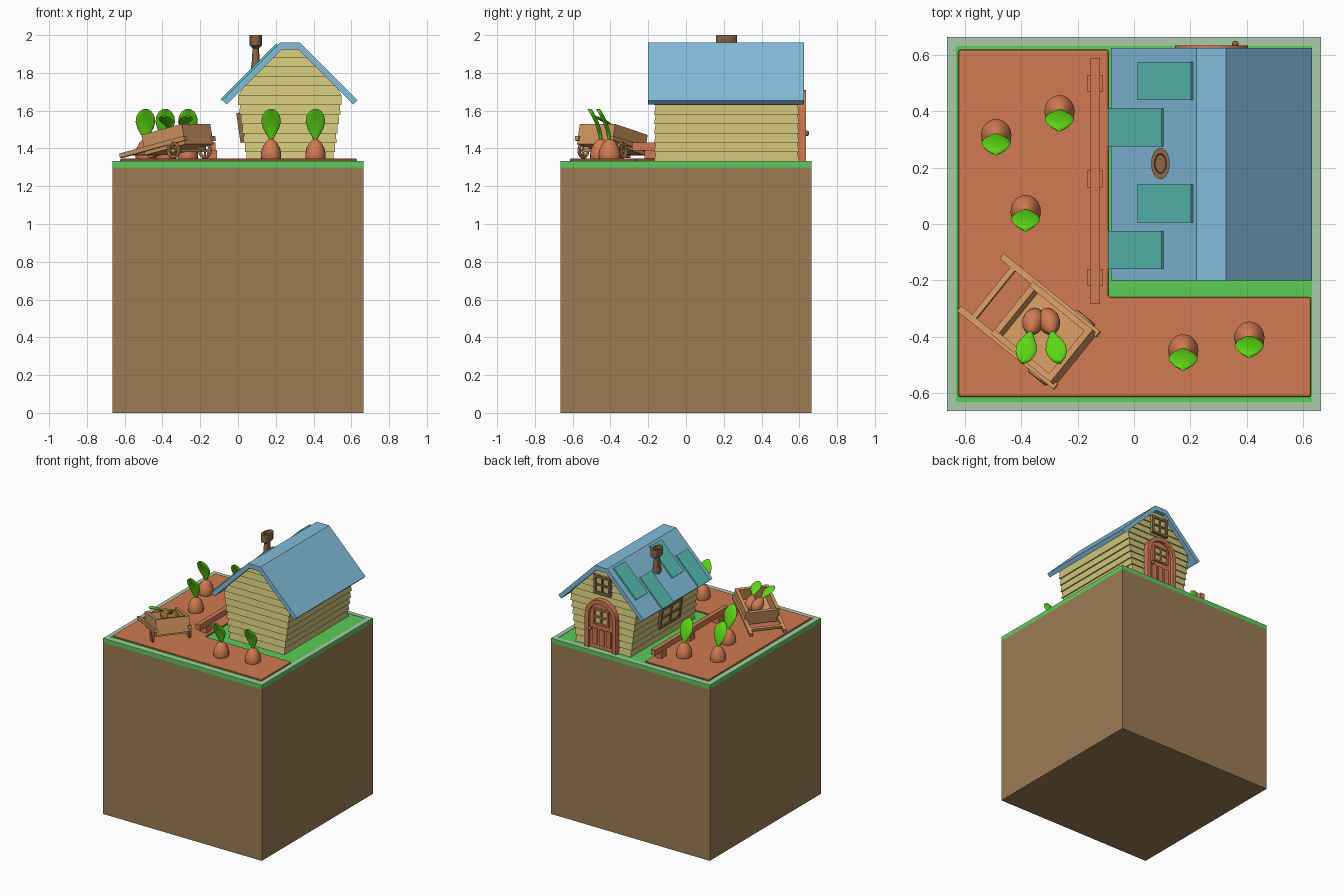
import bpy, bmesh, math
from mathutils import Matrix, Vector

if "Cube" in bpy.data.objects:
    bpy.data.objects.remove(bpy.data.objects["Cube"], do_unlink=True)


def material(name, r, g, b):
    lin = [((c / 255 + 0.055) / 1.055) ** 2.4 for c in (r, g, b)] + [1]
    m = bpy.data.materials.new(name)
    m.use_nodes = True
    m.diffuse_color = lin
    bsdf = next(n for n in m.node_tree.nodes if n.type == 'BSDF_PRINCIPLED')
    bsdf.inputs["Base Color"].default_value = lin
    return m


EARTH = material("earth brown", 156, 124, 84)
GRASS = material("grass green", 90, 205, 88)
RIM = material("pale green", 170, 204, 170)
CLAY = material("carrot orange", 209, 122, 82)
WALL = material("straw yellow", 208, 197, 122)
ROOF = material("roof blue", 130, 188, 218)
PATCH = material("teal", 88, 190, 180)
LEAF = material("leaf green", 92, 215, 20)
WOOD = material("light wood", 212, 152, 98)
DARK = material("dark wood", 142, 104, 72)


def finish(name, bm, mat, matrix=None, smooth=False):
    bmesh.ops.recalc_face_normals(bm, faces=bm.faces)
    me = bpy.data.meshes.new(name)
    bm.to_mesh(me)
    bm.free()
    me.materials.append(mat)
    ob = bpy.data.objects.new(name, me)
    bpy.context.collection.objects.link(ob)
    if matrix:
        ob.matrix_world = matrix
    if smooth:
        bpy.ops.object.select_all(action='DESELECT')
        ob.select_set(True)
        bpy.context.view_layer.objects.active = ob
        bpy.ops.object.shade_smooth_by_angle(angle=math.radians(50))
    return ob


def boxes(name, spans, mat, matrix=None):
    """Each span is (x0, x1, y0, y1, z0, z1)."""
    bm = bmesh.new()
    for x0, x1, y0, y1, z0, z1 in spans:
        size = Matrix.Diagonal((x1 - x0, y1 - y0, z1 - z0, 1))
        mid = Matrix.Translation(((x0 + x1) / 2, (y0 + y1) / 2, (z0 + z1) / 2))
        bmesh.ops.create_cube(bm, size=1, matrix=mid @ size)
    return finish(name, bm, mat, matrix)


def prism(name, outline, a, b, mat, axis='y'):
    """Extrude a 2D outline from a to b along y (outline in xz) or z (in xy)."""
    bm = bmesh.new()
    place = (lambda u, v, t: (u, t, v)) if axis == 'y' else (lambda u, v, t: (u, v, t))
    lo = [bm.verts.new(place(u, v, a)) for u, v in outline]
    hi = [bm.verts.new(place(u, v, b)) for u, v in outline]
    bm.faces.new(lo)
    bm.faces.new(hi)
    for i in range(len(lo)):
        j = (i + 1) % len(lo)
        bm.faces.new((lo[i], lo[j], hi[j], hi[i]))
    return finish(name, bm, mat)


def loft(name, rings, mat, matrix=None, sides=20):
    """Skin ellipses given as (y offset, z, x radius, y radius)."""
    bm = bmesh.new()
    loops = []
    for cy, z, rx, ry in rings:
        angles = [math.tau * i / sides for i in range(sides)]
        loops.append([bm.verts.new((rx * math.cos(t), cy + ry * math.sin(t), z)) for t in angles])
    for p, q in zip(loops, loops[1:]):
        for i in range(sides):
            j = (i + 1) % sides
            bm.faces.new((p[i], p[j], q[j], q[i]))
    bm.faces.new(loops[0])
    bm.faces.new(loops[-1])
    return finish(name, bm, mat, matrix, True)


# Ground block, grass and border
S, TOP = 0.665, 1.33
boxes("earth_block", [(-S, S, -S, S, 0, 1.3)], EARTH)
boxes("grass", [(-S, S, -S, S, 1.3, TOP)], GRASS)
E, H = 0.632, TOP + 0.003
boxes("grass_border", [(-S, S, -S, -E, TOP, H), (-S, S, E, S, TOP, H),
                       (-S, -E, -E, E, TOP, H), (E, S, -E, E, TOP, H)], RIM)

# L-shaped garden bed with a soft edge
bed = prism("garden_bed", [(-0.625, -0.615), (0.63, -0.615), (0.63, -0.26), (-0.09, -0.26),
                           (-0.09, 0.62), (-0.625, 0.62)], TOP, 1.347, CLAY, 'z')
bev = bed.modifiers.new("edge", 'BEVEL')
bev.width, bev.segments = 0.012, 2

# House walls: overlapping boards that flare towards the eaves
CX, Y0, Y1, STEP = 0.275, -0.162, 0.592, 0.05


def half_width(z):
    return min(0.225 + 0.14 * (z - TOP), 1.973 - z)


bm = bmesh.new()
for k in range(12):
    z0 = TOP + k * STEP
    z1 = z0 + STEP
    rows = []
    for z, lip in ((z0, 0.007), (z1, -0.002)):
        w = half_width(z) + (lip if z < 1.65 else 0)
        rows.append([bm.verts.new(c) for c in (
            (CX - w, Y0 - lip, z), (CX + w, Y0 - lip, z),
            (CX + w, Y1 + lip, z), (CX - w, Y1 + lip, z))])
    lo, hi = rows
    bm.faces.new(lo)
    bm.faces.new(hi)
    for i in range(4):
        j = (i + 1) % 4
        bm.faces.new((lo[i], lo[j], hi[j], hi[i]))
finish("house_walls", bm, WALL)

# Roof with a flat ridge, and patches on its right slope
side = [(0.0525, 1.96), (0.3575, 1.655), (0.335, 1.633), (0.0425, 1.925)]
outline = [(CX + x, z) for x, z in side] + [(CX - x, z) for x, z in reversed(side)]
prism("roof", outline, -0.2, 0.625, ROOF)
for n, (x, y) in enumerate([(0.02, 0.44), (-0.085, 0.275), (0.02, 0.005), (-0.085, -0.16)]):
    z, d = 1.96 + x - (CX - 0.0525), 0.008
    prism(f"roof_patch_{n}", [(x, z), (x + 0.19, z + 0.19), (x + 0.19 - d, z + 0.19 + d),
                              (x - d, z + d)], y, y + 0.136, PATCH)

# Chimney
rings = [(1.78, .021), (1.83, .025), (1.86, .021), (1.93, .017), (1.945, .033),
         (2.0, .033), (2.0, .021), (1.98, .019)]
loft("chimney", [(0, z, r, r * 1.7) for z, r in rings], DARK, Matrix.Translation((0.094, 0.215, 0)))


# Windows
def window(name, at, turn, lean, w, h, frame=DARK, t=0.018):
    m = Matrix.Translation(at) @ Matrix.Rotation(turn, 4, 'Z') @ Matrix.Rotation(lean, 4, 'X')
    a, b, f, k = w / 2, h / 2, -0.014, 0.006
    boxes(name + "_frame", [(-a, a, f, 0.02, b - t, b), (-a, a, f, 0.02, -b, t - b),
                            (-a, t - a, f, 0.02, -b, b), (a - t, a, f, 0.02, -b, b),
                            (-k, k, f, 0.02, -b, b), (-a, a, f, 0.02, -k, k)], frame, m)
    boxes(name + "_panes", [(-a, a, -0.004, 0.004, -b, b)], WALL, m)


window("gable_window", (CX, 0.603, 1.815), math.pi, 0, 0.14, 0.14)
window("side_window", (0.016, 0.17, 1.51), -math.pi / 2, math.radians(8), 0.25, 0.16)


# Arched door
def arch(w, z0, spring):
    curve = [(CX + w * math.cos(t), spring + w * math.sin(t))
             for t in (math.pi * i / 12 for i in range(13))]
    return [(CX + w, z0)] + curve + [(CX - w, z0)]


prism("door_frame", arch(0.13, TOP, 1.58) + arch(0.1, TOP, 1.58)[::-1], 0.58, 0.635, CLAY)
prism("door", arch(0.1, TOP, 1.58), 0.58, 0.612, CLAY)
boxes("door_panels", [(CX + x - 0.02, CX + x + 0.02, 0.61, 0.62, 1.36, 1.48)
                      for x in (-0.058, 0, 0.058)], CLAY)
window("door_window", (CX, 0.614, 1.575), math.pi, 0, 0.13, 0.12, CLAY, 0.012)
loft("door_knob", [(0, z, r, r) for z, r in ((-.014, .004), (-.007, .012), (.007, .012), (.014, .004))],
     DARK, Matrix.Translation((0.36, 0.64, 1.48)), 12)

# Low rail beside the house
boxes("rail", [(-0.155, -0.12, -0.285, 0.59, 1.39, 1.432)] +
      [(-0.165, -0.11, y, y + 0.06, TOP, 1.392) for y in (-0.22, 0.13, 0.47)], CLAY)


# Carrots
def carrot(name, m):
    body = [(-.05, .008), (-.035, .036), (0, .052), (.03, .054), (.06, .048),
            (.09, .032), (.105, .018), (.112, .005)]
    loft(name + "_root", [(0, z, r, r * 1.08) for z, r in body], CLAY, m)
    blade = [(0, .1, .008), (-.004, .13, .022), (-.012, .165, .042), (-.024, .2, .052),
             (-.038, .23, .048), (-.052, .255, .033), (-.062, .27, .01)]
    loft(name + "_leaf", [(y, z, r, min(r, .011)) for y, z, r in blade], LEAF, m, 16)


spots = [(-0.49, 0.315), (-0.265, 0.4), (-0.385, 0.045), (0.175, -0.45), (0.41, -0.405)]
for n, (x, y) in enumerate(spots):
    carrot(f"planted_carrot_{n}", Matrix.Translation((x, y, 1.34)))
for n, (x, spin) in enumerate([(-0.355, -0.25), (-0.305, 0.25)]):
    carrot(f"cart_carrot_{n}", Matrix.Translation((x, -0.335, 1.455)) @ Matrix.Rotation(spin, 4, 'Z')
           @ Matrix.Rotation(math.radians(42), 4, 'X') @ Matrix.Scale(0.72, 4))

# Handcart: local +x points to its raised nose
turn = Matrix.Translation((-0.32, -0.39, 0)) @ Matrix.Rotation(math.radians(-39), 4, 'Z')
cart = turn @ Matrix.Translation((0, 0, 1.447)) @ Matrix.Rotation(math.radians(-12), 4, 'Y')
L, W, B, T = 0.14, 0.12, 0.055, 0.022
boxes("cart_tray", [(-L, L, -W, W, -B, -B + 0.02), (-L, L, -W, T - W, -B, B), (-L, L, W - T, W, -B, B),
                    (-L, T - L, -W, W, -B, B - 0.01), (L - T, L, -W, W, -B, B)], WOOD, cart)
boxes("cart_handles", [(-0.3, L + 0.01, s * W - 0.012, s * W + 0.012, -0.036, -0.012) for s in (-1, 1)] +
      [(-0.25, -0.23, -W, W, -0.034, -0.014)], WOOD, cart)
for s, label in ((-1, "right"), (1, "left")):
    hub = turn @ Matrix.Translation((0.08, s * (W + 0.012), 1.39)) @ Matrix.Rotation(math.pi / 2, 4, 'X')
    bpy.ops.mesh.primitive_torus_add(major_radius=0.036, minor_radius=0.009,
                                     major_segments=20, minor_segments=8)
    wheel = bpy.context.object
    wheel.name = f"cart_wheel_{label}"
    wheel.matrix_world = hub
    wheel.data.materials.append(WOOD)
    boxes(f"wheel_spokes_{label}", [(-0.034, 0.034, -0.004, 0.004, -0.005, 0.005),
                                    (-0.004, 0.004, -0.034, 0.034, -0.005, 0.005)], WOOD, hub)
boxes("cart_axle", [(0.072, 0.088, -W - 0.02, W + 0.02, 1.382, 1.398)] +
      [(0.07, 0.09, y - 0.01, y + 0.01, 1.385, 1.425) for y in (-0.1, 0.1)], WOOD, turn)
